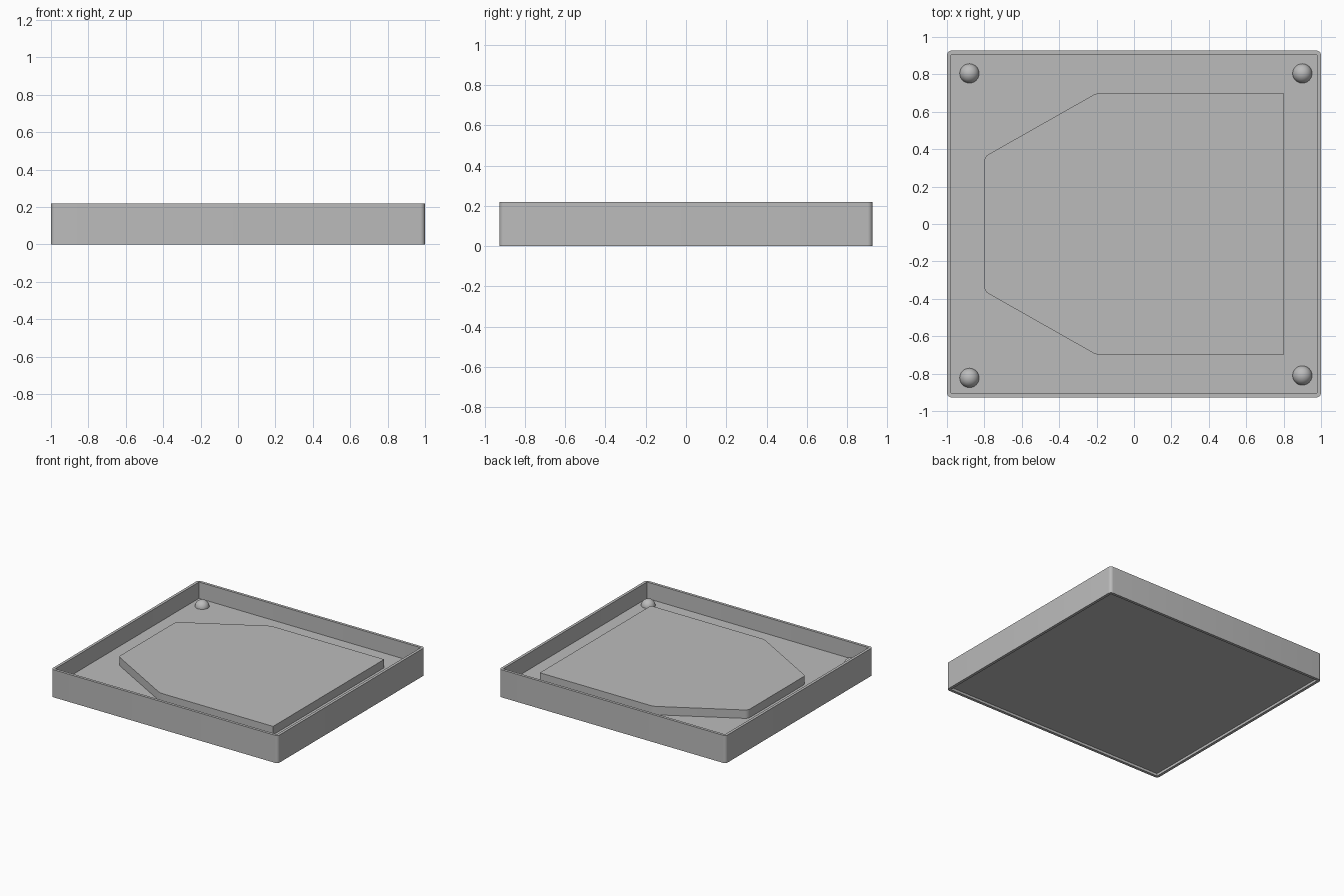
import bpy, bmesh, math
from mathutils import Vector

cube = bpy.data.objects.get("Cube")
if cube:
    bpy.data.objects.remove(cube, do_unlink=True)

HALF_X, HALF_Y, HEIGHT = 1.0, 0.927, 0.22
WALL, CORNER = 0.022, 0.025
FLOOR_TOP, FLOOR_BOTTOM = 0.09, 0.02
PAD_TOP = 0.157

grey = bpy.data.materials.new("plain grey")
grey.use_nodes = True
colour = (0.5, 0.5, 0.5, 1)
grey.diffuse_color = colour
grey.node_tree.nodes["Principled BSDF"].inputs["Base Color"].default_value = colour


def finish(name, bm):
    bmesh.ops.recalc_face_normals(bm, faces=bm.faces)
    mesh = bpy.data.meshes.new(name)
    bm.to_mesh(mesh)
    bm.free()
    obj = bpy.data.objects.new(name, mesh)
    bpy.context.collection.objects.link(obj)
    mesh.materials.append(grey)
    bpy.ops.object.select_all(action="DESELECT")
    obj.select_set(True)
    bpy.context.view_layer.objects.active = obj
    bpy.ops.object.shade_smooth_by_angle(angle=math.radians(30))
    return obj


def rounded_loop(bm, inset, z, steps=6):
    """Rectangle with rounded corners, offset inward by inset."""
    r = CORNER - inset
    verts = []
    for quarter, (sx, sy) in enumerate([(1, 1), (-1, 1), (-1, -1), (1, -1)]):
        for i in range(steps + 1):
            a = math.pi / 2 * (quarter + i / steps)
            verts.append(bm.verts.new((sx * (HALF_X - CORNER) + r * math.cos(a),
                                       sy * (HALF_Y - CORNER) + r * math.sin(a), z)))
    return verts


# Tray: walls with a raised floor and a shallow recess underneath
bm = bmesh.new()
loops = [rounded_loop(bm, inset, z) for inset, z in
         [(WALL, FLOOR_BOTTOM), (WALL, 0), (0, 0), (0, HEIGHT),
          (WALL, HEIGHT), (WALL, FLOOR_TOP)]]
for low, high in zip(loops, loops[1:]):
    for i in range(len(low)):
        j = (i + 1) % len(low)
        bm.faces.new((low[i], low[j], high[j], high[i]))
bm.faces.new(loops[0])
bm.faces.new(loops[-1])
finish("tray", bm)

# Raised pad: tapered outline with softened corners on the narrow end
bm = bmesh.new()
outline = [(0.8, -0.7), (0.8, 0.7), (-0.2, 0.7), (-0.8, 0.36), (-0.8, -0.36), (-0.2, -0.7)]
base = bm.faces.new([bm.verts.new((x, y, FLOOR_TOP)) for x, y in outline])
extruded = bmesh.ops.extrude_face_region(bm, geom=[base], use_keep_orig=True)
bmesh.ops.translate(bm, vec=Vector((0, 0, PAD_TOP - FLOOR_TOP)),
                    verts=[v for v in extruded["geom"] if isinstance(v, bmesh.types.BMVert)])
soft = [e for e in bm.edges
        if abs(e.verts[0].co.z - e.verts[1].co.z) > 0.01 and e.verts[0].co.x < 0]
bmesh.ops.bevel(bm, geom=soft, offset=0.022, segments=5, profile=0.5, affect="EDGES")
finish("raised_pad", bm)

# Domed studs in the floor corners
studs = {"stud_back_right": (-0.88, 0.805), "stud_back_left": (0.9, 0.805),
         "stud_front_left": (0.9, -0.81), "stud_front_right": (-0.88, -0.823)}
for name, (x, y) in studs.items():
    bm = bmesh.new()
    bmesh.ops.create_uvsphere(bm, u_segments=32, v_segments=16, radius=0.052)
    bmesh.ops.bisect_plane(bm, geom=bm.verts[:] + bm.edges[:] + bm.faces[:],
                           plane_co=(0, 0, -0.001), plane_no=(0, 0, 1), clear_inner=True)
    bmesh.ops.translate(bm, vec=Vector((x, y, FLOOR_TOP)), verts=bm.verts)
    finish(name, bm)
